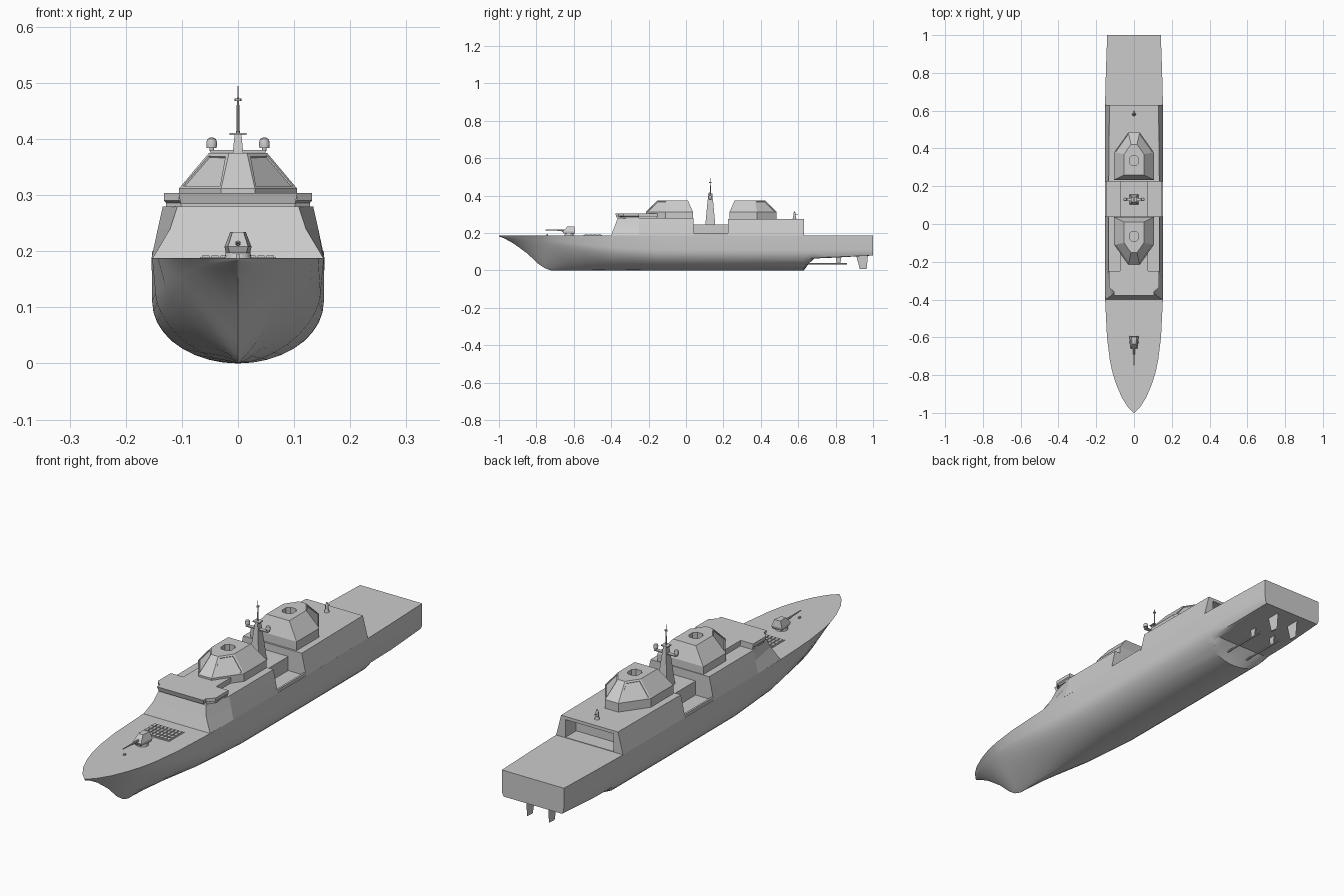
import bpy, bmesh, math
from mathutils import Vector

if "Cube" in bpy.data.objects:
    bpy.data.objects.remove(bpy.data.objects["Cube"])

DECK = 0.188


def finish(name, bm, smooth=False):
    bmesh.ops.recalc_face_normals(bm, faces=bm.faces[:])
    me = bpy.data.meshes.new(name)
    bm.to_mesh(me)
    bm.free()
    ob = bpy.data.objects.new(name, me)
    bpy.context.collection.objects.link(ob)
    if smooth:
        bpy.ops.object.select_all(action='DESELECT')
        ob.select_set(True)
        bpy.context.view_layer.objects.active = ob
        bpy.ops.object.shade_smooth_by_angle(angle=math.radians(32))
    return ob


def loft_bm(rings):
    bm = bmesh.new()
    vs = [[bm.verts.new(p) for p in r] for r in rings]
    n = len(rings[0])
    for a, b in zip(vs, vs[1:]):
        for i in range(n):
            j = (i + 1) % n
            bm.faces.new((a[i], a[j], b[j], b[i]))
    bm.faces.new(vs[0])
    bm.faces.new(vs[-1])
    return bm


def loft(name, rings, smooth=False):
    return finish(name, loft_bm(rings), smooth)


def rect(hx0, y0, hx1, y1, z, cx=0):
    # trapezoid: half width hx0 at y0, hx1 at y1
    return [(cx - hx0, y0, z), (cx + hx0, y0, z), (cx + hx1, y1, z), (cx - hx1, y1, z)]


def box(name, hx, y0, y1, z0, z1, cx=0):
    return loft(name, [rect(hx, y0, hx, y1, z0, cx), rect(hx, y0, hx, y1, z1, cx)])


def rod(name, a, b, r0, r1=None, seg=8):
    a, b = Vector(a), Vector(b)
    q = (b - a).to_track_quat('Z', 'Y')
    ring = lambda c, r: [c + q @ Vector((r * math.cos(t * math.tau / seg), r * math.sin(t * math.tau / seg), 0))
                         for t in range(seg)]
    return loft(name, [ring(a, r0), ring(b, r0 if r1 is None else r1)], True)


def cut(ob, cutter):
    cutter.hide_render = True
    cutter.hide_viewport = True
    cutter.display_type = 'WIRE'
    m = ob.modifiers.new('cut', 'BOOLEAN')
    m.operation = 'DIFFERENCE'
    m.solver = 'EXACT'
    m.object = cutter


# Hull: y, deck half width, knuckle half width, knuckle z, keel z, fullness
stations = [
    (-1.0, .002, .0015, .186, .183, 1.2), (-.97, .032, .027, .183, .171, 1.2),
    (-.92, .064, .054, .179, .143, 1.1), (-.85, .094, .080, .173, .092, 1.05),
    (-.79, .113, .098, .167, .036, 1.05), (-.755, .121, .106, .163, .012, 1.05),
    (-.72, .128, .113, .158, .0, 1.1), (-.6, .143, .131, .144, 0, 1.3),
    (-.4, .153, .147, .124, 0, 1.7), (-.15, .154, .153, .112, 0, 2),
    (.3, .154, .153, .110, 0, 2), (.63, .153, .152, .110, 0, 2),
    (.655, .153, .152, .110, .035, 2), (.685, .152, .151, .110, .064, 2),
    (.8, .149, .149, .110, .069, 2), (1.0, .142, .142, .110, .080, 2)]
rings = []
N = 9
for y, wd, wk, zk, zb, n in stations:
    aft = y > .64
    keel = 0 if aft else zb
    half = [(wd, y, DECK)]
    for i in range(N + 1):
        a = i / N * math.pi / 2
        x = wk * max(math.cos(a), 0) ** (2 / n) if i < N else 0
        z = zk - (zk - keel) * math.sin(a) ** (2 / n)
        half.append((x, y, max(z, zb)))
    rings.append(half + [(-x, y, z) for x, y, z in half[-2::-1]])
loft('hull', rings, True)

# Forward deckhouse with raked front and the bridge above it
loft('forward_deckhouse', [
    [(-.152, -.40, DECK), (.152, -.40, DECK), (.154, -.25, DECK), (.154, .04, DECK), (-.154, .04, DECK), (-.154, -.25, DECK)],
    [(-.121, -.38, .24), (.121, -.38, .24), (.143, -.25, .24), (.143, .04, .24), (-.143, .04, .24), (-.143, -.25, .24)],
    [(-.108, -.365, .28), (.108, -.365, .28), (.134, -.25, .28), (.134, .04, .28), (-.134, .04, .28), (-.134, -.25, .28)]])
bridge_plan = [(.105, -.36), (.132, -.335), (.132, -.25), (.075, -.25), (.075, -.12)]


def bridge_ring(s, z):
    half = [(x * s, y - (s - 1) * .3 if y < -.3 else y, z) for x, y in bridge_plan]
    return half + [(-x, y, z) for x, y, z in half[::-1]]


loft('bridge', [bridge_ring(.97, .279), bridge_ring(.97, .286), bridge_ring(1, .290), bridge_ring(1, .304)])
loft('bridge_window_band', [rect(.102, -.372, .102, -.34, .284), rect(.106, -.378, .106, -.34, .304)])

# Aft deckhouse with hangar opening
aft = loft('aft_deckhouse', [rect(.154, .225, .153, .63, DECK), rect(.134, .225, .130, .63, .276)])
cut(aft, box('hangar_cutter', .11, .56, .70, DECK + .002, .263))

# Low midship house and boat bay bulwarks
box('midship_house', .072, .03, .235, DECK, .246)
for s in (-1, 1):
    box('boat_bay_sill', .004, .04, .225, DECK, .2, s * .149)


# Faceted radar towers, the second one mirrored to face aft
def tower(name, mirror):
    def ring(plan, z):
        half = [(x, .27 - y if mirror else y, z) for x, y in plan]
        return half + [(-x, y, z) for x, y, z in half[::-1]]
    foot = [(.105, .037), (.105, -.11), (.03, -.215)]
    top = [(.052, .01), (.052, -.10), (.016, -.152)]
    bm = loft_bm([ring(foot, .275), ring(foot, .312), ring(top, .375)])
    bmesh.ops.recalc_face_normals(bm, faces=bm.faces[:])
    # recessed panels on the oblique sloping faces
    panels = [f for f in bm.faces if .2 < f.normal.z < .9 and abs(f.normal.x) > .15 and abs(f.normal.y) > .15]
    bmesh.ops.inset_individual(bm, faces=panels, thickness=.009)
    bmesh.ops.inset_individual(bm, faces=panels, thickness=.001, depth=-.003)
    ob = finish(name, bm)
    cy = .335 if mirror else -.065
    o = [(1, .5), (.5, 1), (-.5, 1), (-1, .5), (-1, -.5), (-.5, -1), (.5, -1), (1, -.5)]
    cut(ob, loft(name + '_well_cutter', [[(x * .024, cy + y * .026, z) for x, y in o] for z in (.345, .40)]))


tower('forward_radar_tower', False)
tower('aft_radar_tower', True)

# Main mast with yard, domes and pole
M = .13
loft('mast', [rect(.024, M - .027, .024, M + .027, .24), rect(.011, M - .016, .011, M + .016, .36),
              rect(.006, M - .010, .006, M + .010, .408)])
box('mast_yard', .05, M - .008, M + .008, .376, .380)
box('mast_platform', .015, M - .013, M + .013, .407, .411)
rod('mast_pole', (0, M, .41), (0, M, .472), .0032, .002)
rod('mast_ring', (0, M, .468), (0, M, .472), .006)
rod('mast_tip', (0, M, .47), (0, M, .494), .0015, .0006)
for s in (-1, 1):
    prof = [(.004, .379), (.004, .384), (.009, .384), (.0095, .394), (.0075, .400), (.003, .4025)]
    loft('radar_dome', [[(s * .047 + r * math.cos(k * math.tau / 16), M + r * math.sin(k * math.tau / 16), z)
                         for k in range(16)] for r, z in prof], True)

# Close-range mount on the hangar roof
rod('aft_mount_base', (0, .58, .275), (0, .58, .288), .010, .007, 12)
rod('aft_mount_body', (0, .58, .288), (0, .58, .305), .006, .006, 12)
rod('aft_mount_cap', (0, .58, .305), (0, .58, .316), .006, .002, 12)
rod('aft_mount_barrel', (0, .58, .297), (0, .597, .299), .002)

# Deck gun
rod('gun_base', (0, -.625, DECK), (0, -.625, .198), .024, .022, 20)
loft('gun_turret', [rect(.015, -.655, .022, -.595, .197), rect(.018, -.66, .024, -.592, .208),
                    rect(.010, -.635, .014, -.597, .234)])
rod('gun_sleeve', (0, -.65, .214), (0, -.69, .215), .005, .004)
rod('gun_barrel', (0, -.68, .215), (0, -.75, .217), .003, .0022)
box('bow_fitting', .004, -.745, -.737, DECK, .194)

# Missile cell field: plate and hatch grid
box('cell_plate', .068, -.548, -.448, DECK - .001, .190)
for i in range(8):
    for j in range(4):
        y = -.5435 + j * .0235
        box('cell_hatch', .0064, y, y + .0195, .189, .1925, -.0574 + i * .0164)

# Rudders, shafts, struts and propellers
for s in (-1, 1):
    x = s * .05
    rud = lambda a, b, z: [(x - .003, a, z), (x, b, z), (x + .003, a, z), (x, a - .006, z)]
    loft('rudder', [rud(.935, .966, .008), rud(.915, .973, .085)])
    rod('propeller_shaft', (x, .64, .036), (x, .86, .036), .004, .004, 10)
    loft('shaft_strut', [rect(.002, .805, .002, .825, .034, x), rect(.003, .80, .003, .832, .08, x)])
